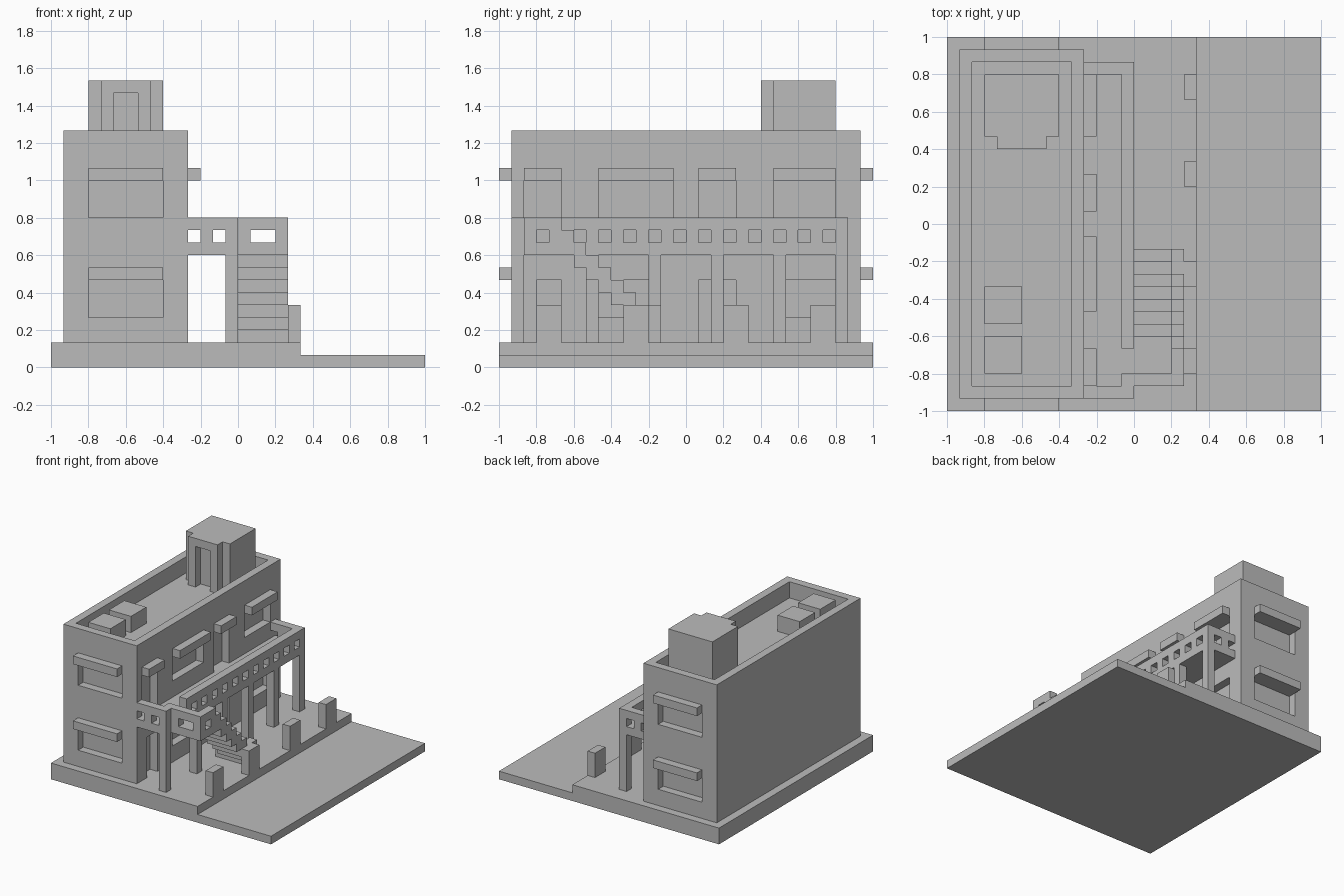
import bpy
import bmesh

U = 1 / 15  # one grid block

if "Cube" in bpy.data.objects:
    bpy.data.objects.remove(bpy.data.objects["Cube"], do_unlink=True)

grey = bpy.data.materials.new("plain grey")
grey.use_nodes = True
colour = (0.5, 0.5, 0.5, 1)
grey.diffuse_color = colour
grey.node_tree.nodes["Principled BSDF"].inputs["Base Color"].default_value = colour


def blocks(name, boxes):
    """One object made of boxes, each given as x, y and z ranges in blocks."""
    bm = bmesh.new()
    for rx, ry, rz in boxes:
        made = bmesh.ops.create_cube(bm, size=1)
        for v in made["verts"]:
            for i, (lo, hi) in enumerate((rx, ry, rz)):
                v.co[i] = (lo if v.co[i] < 0 else hi) * U
    mesh = bpy.data.meshes.new(name)
    bm.to_mesh(mesh)
    bm.free()
    mesh.materials.append(grey)
    obj = bpy.data.objects.new(name, mesh)
    bpy.context.collection.objects.link(obj)
    return obj


def carve(obj, holes):
    """Cut box-shaped holes out of an object."""
    cutter = blocks("cutter", holes)
    mod = obj.modifiers.new("cut", "BOOLEAN")
    mod.operation, mod.solver, mod.object = "DIFFERENCE", "EXACT", cutter
    graph = bpy.context.evaluated_depsgraph_get()
    mesh = bpy.data.meshes.new_from_object(obj.evaluated_get(graph))
    obj.modifiers.clear()
    obj.data = mesh
    bpy.data.objects.remove(cutter, do_unlink=True)


# Ground
blocks("pavement", [((-15, 5), (-15, 15), (0, 2))])
blocks("road", [((5, 15), (-15, 15), (0, 1))])

# Main building with sunken roof and recessed openings
building = blocks("building", [((-14, -4), (-14, 14), (2, 19))])
holes = [((-13, -5), (-13, 13), (17, 20))]
end_awnings = []
for z in (4, 12):
    for wall, out in ((-14, -15), (14, 15)):
        inner = wall + (1 if wall < 0 else -1)
        holes.append(((-12, -6), sorted((inner, out)), (z, z + 3)))
        end_awnings.append(((-12, -6), sorted((wall, out)), (z + 3, z + 4)))

upper = [(-13, -10, 10), (-7, -1, 12), (1, 4, 10), (7, 12, 12)]
lower = [(-12, -10, 2), (-7, -2, 4), (1, 4, 2), (7, 12, 4)]
for openings, top in ((upper, 15), (lower, 7)):
    for a, b, sill in openings:
        holes.append(((-5, -3), (a, b), (sill, top)))
carve(building, holes)

blocks("end_awnings", end_awnings)
blocks("side_awnings", [((-4, -3), (a, b), (15, 16)) for a, b, _ in upper])

# Roof hut with door porch, and roof units
hut = blocks("roof_hut", [((-12, -6), (7, 12), (17, 23))])
porch = blocks("hut_porch", [((-11, -7), (6, 7), (17, 23))])
carve(porch, [((-10, -8), (5, 8), (16, 22))])
blocks("roof_units", [((-12, -9), (y, y + 3), (17, 19)) for y in (-12, -8)])

# Gallery deck on columns
blocks("gallery_floor", [((-4, 0), (-14, 13), (9, 10))])
blocks("gallery_columns", [((-1, 0), (y, y + 1), (2, 9)) for y in (-14, -8, -3, 2, 7, 12)])

# Pierced railings
long_rail = blocks("gallery_long_rail", [((-1, 0), (-10, 13), (10, 12))])
carve(long_rail, [((-2, 1), (y, y + 1), (10, 11)) for y in range(-9, 12, 2)])
for name, y in (("gallery_front_rail", -14), ("gallery_back_rail", 12)):
    x_end = 0 if y < 0 else -1
    rail = blocks(name, [((-4, x_end), (y, y + 1), (10, 12))])
    carve(rail, [((x, x + 1), (y - 1, y + 2), (10, 11)) for x in (-4, -2)])
blocks("gallery_corner_rail", [((-1, 0), (-13, -12), (10, 12))])

# Stair landing
blocks("landing_floor", [((0, 4), (-13, -9), (9, 10))])
front = blocks("landing_front_rail", [((0, 4), (-13, -12), (10, 12))])
carve(front, [((1, 3), (-14, -11), (10, 11))])
side = blocks("landing_side_rail", [((3, 4), (-12, -10), (10, 12))])
carve(side, [((2, 5), (-12, -11), (10, 11))])

# Stairs with stepped outer rail
blocks("stairs", [((0, 4), (i - 9, i - 8), (8 - i, 9 - i)) for i in range(7)])
rail_steps = [((3, 4), (i - 10, i - 9), (10 - i, 11 - i)) for i in range(7)]
rail_steps.append(((3, 4), (-3, -2), (3, 5)))
blocks("stair_rail", rail_steps)

# Kerb posts
blocks("kerb_posts", [((4, 5), (y, y + 2), (2, 5)) for y in (-12, -5, 3, 10)])
